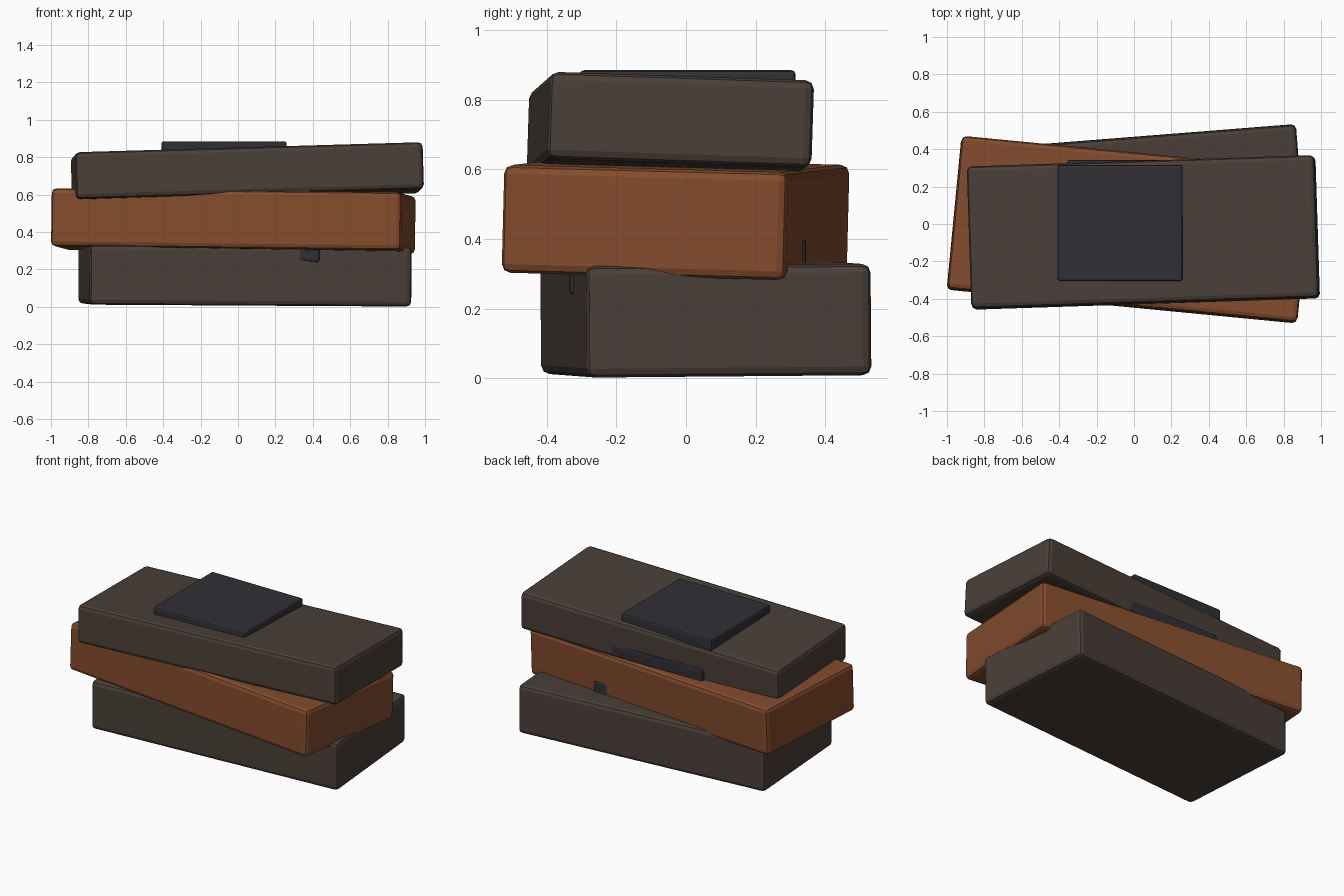
import bpy
from math import radians
from mathutils import Vector, Quaternion

if "Cube" in bpy.data.objects:
    bpy.data.objects.remove(bpy.data.objects["Cube"])


def paint(name, rgb):
    mat = bpy.data.materials.new(name)
    mat.diffuse_color = (*rgb, 1)
    mat.use_nodes = True
    mat.node_tree.nodes["Principled BSDF"].inputs["Base Color"].default_value = mat.diffuse_color
    return mat


BROWN = paint("dark_brown", (0.068, 0.050, 0.040))
RUST = paint("rust", (0.23, 0.072, 0.026))
SLATE = paint("slate", (0.030, 0.029, 0.035))


def slab(name, size, centre, mat, yaw=0, slope=(0, 0), bevel=0.025):
    """Rounded-edge box, turned by yaw, its top rising by slope along x and y."""
    bpy.ops.mesh.primitive_cube_add(size=1, location=centre)
    ob = bpy.context.object
    ob.name = name
    ob.scale = size
    bpy.ops.object.transform_apply(location=False, rotation=False, scale=True)
    up = Vector((-slope[0], -slope[1], 1))
    tilt = Vector((0, 0, 1)).rotation_difference(up)
    turn = Quaternion((0, 0, 1), radians(yaw))
    ob.rotation_mode = 'QUATERNION'
    ob.rotation_quaternion = tilt @ turn
    mod = ob.modifiers.new("edges", 'BEVEL')
    mod.width = bevel
    mod.segments = 2
    ob.data.materials.append(mat)
    return ob


# three stacked bricks, each slightly askew
slab("bottom_brick", (1.725, 0.82, 0.32), (0.037, 0.057, 0.17), BROWN, 4.5, (-0.0065, 0.008))
slab("middle_brick", (1.88, 0.82, 0.31), (-0.025, -0.03, 0.458), RUST, -5.5, (-0.014, -0.0255))
slab("top_brick", (1.86, 0.76, 0.25), (0.05, -0.045, 0.717), BROWN, 1.85, (0.030, -0.032))

# dark plates on top and wedged between the upper bricks
slab("top_plate", (0.67, 0.62, 0.08), (-0.075, 0.005, 0.845), SLATE, bevel=0.012)
slab("middle_plate", (0.67, 0.62, 0.08), (-0.022, 0.033, 0.637), SLATE, bevel=0.012)

# narrow bar wedged between the lower bricks
slab("lower_bar", (0.11, 0.68, 0.16), (0.385, 0.005, 0.322), SLATE, slope=(-0.08, 0), bevel=0.012)
